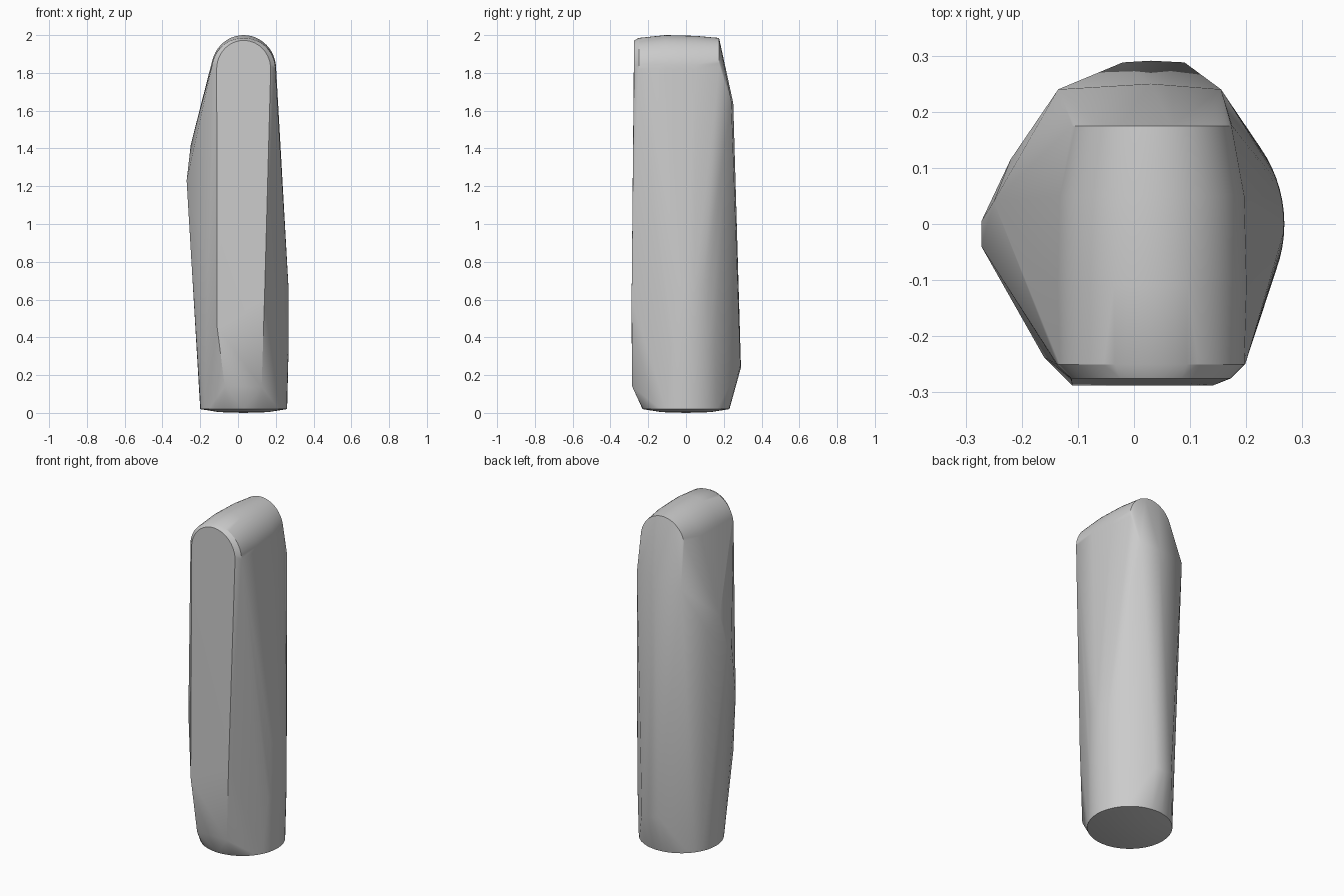
import bpy, bmesh, math

cube = bpy.data.objects.get("Cube")
if cube:
    bpy.data.objects.remove(cube, do_unlink=True)

grey = bpy.data.materials.new("stone grey")
grey.use_nodes = True
colour = (0.6, 0.6, 0.6, 1)
grey.diffuse_color = colour
grey.node_tree.nodes["Principled BSDF"].inputs["Base Color"].default_value = colour

MID = 0.03  # x of the body axis


def ring(radius, z, start=0, end=360, count=40):
    """Points on a level arc around the body axis."""
    angles = [math.radians(start + (end - start) * i / count) for i in range(count + 1)]
    return [(MID + radius * math.cos(a), radius * math.sin(a), z) for a in angles]


def arch(y, half, spring, crown, count=24):
    """Points on an upright half-ellipse across the body."""
    angles = [math.pi * i / count for i in range(count + 1)]
    return [(MID + half * math.cos(a), y, spring + (crown - spring) * math.sin(a))
            for a in angles]


# round foot with a slightly domed underside
points = ring(0.23, 0.02) + ring(0.13, 0.004) + [(MID, 0, 0)]
# bulged flank on the left side
points += ring(0.238, 0.35, -20, 60, 16) + ring(0.237, 0.67, -15, 30, 12)
# rounded crown running front to back
points += arch(-0.275, 0.143, 1.82, 1.972)
points += arch(-0.25, 0.168, 1.82, 1.985)
points += arch(-0.11, 0.172, 1.82, 2.0)
points += arch(0.05, 0.168, 1.82, 1.996)
points += arch(0.175, 0.145, 1.83, 1.985)
# narrow front facet
points += [(-0.07, -0.285, 0.14), (0.125, -0.285, 0.14), (-0.11, -0.288, 0.45),
           (0.14, -0.288, 0.6)]
# ridge of the right flank
points += [(-0.272, -0.04, 1.23), (-0.272, 0.005, 1.23), (-0.25, 0.04, 1.42),
           (-0.22, 0.115, 1.35), (-0.16, -0.238, 0.8)]
# sloped back facet and low back bulge
points += [(-0.135, 0.24, 1.62), (0.03, 0.25, 1.64), (0.155, 0.24, 1.65),
           (-0.02, 0.288, 0.25), (0.03, 0.291, 0.24), (0.09, 0.288, 0.25)]

# wrap the guide points in one tight skin
bm = bmesh.new()
for p in points:
    bm.verts.new(p)
bmesh.ops.remove_doubles(bm, verts=bm.verts, dist=0.0005)
bmesh.ops.convex_hull(bm, input=bm.verts)
bmesh.ops.delete(bm, geom=[v for v in bm.verts if not v.link_faces], context='VERTS')
bmesh.ops.recalc_face_normals(bm, faces=bm.faces)

mesh = bpy.data.meshes.new("body")
bm.to_mesh(mesh)
bm.free()
mesh.materials.append(grey)
body = bpy.data.objects.new("body", mesh)
bpy.context.collection.objects.link(body)

bpy.ops.object.select_all(action='DESELECT')
body.select_set(True)
bpy.context.view_layer.objects.active = body
bpy.ops.object.shade_smooth_by_angle(angle=math.radians(25))
